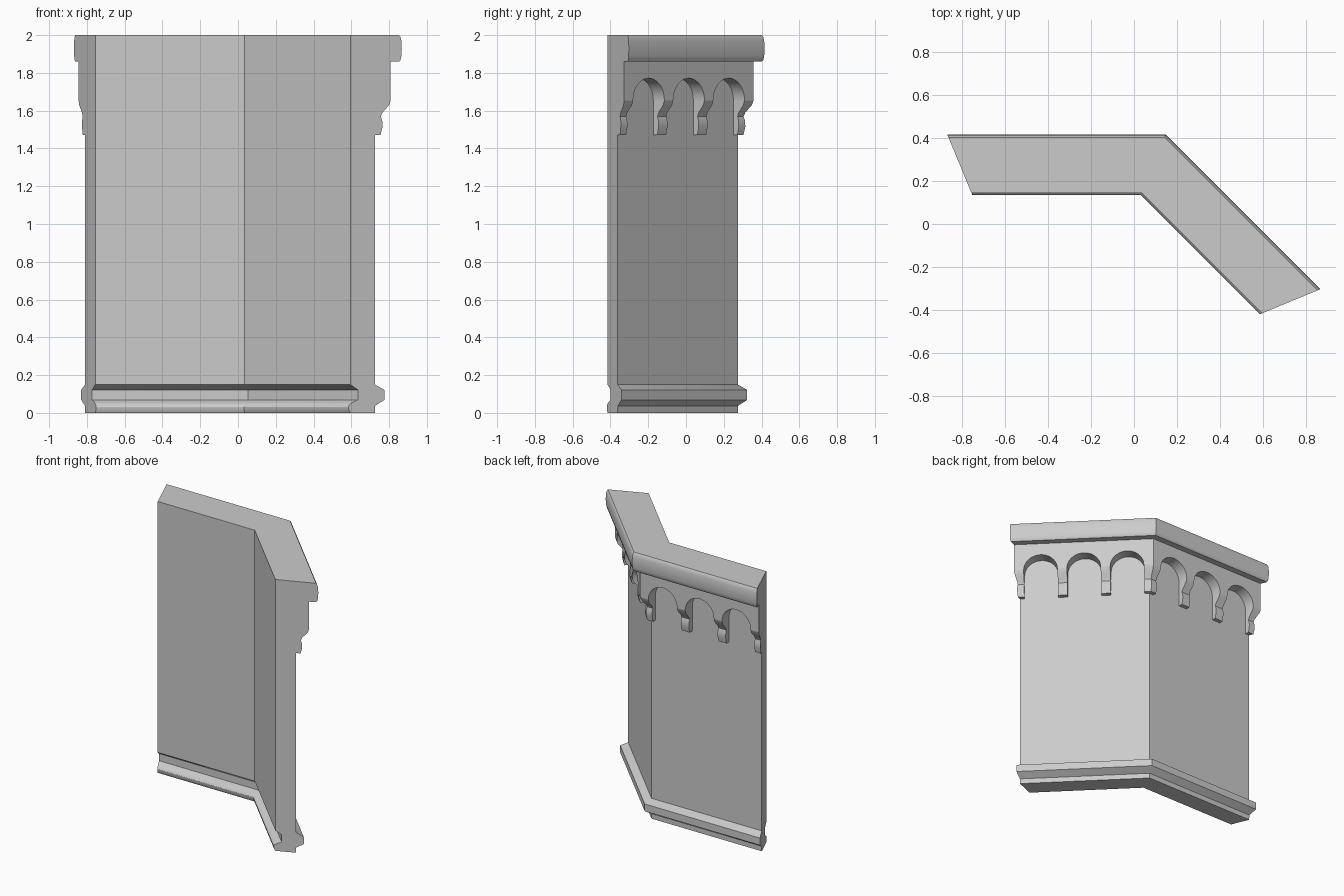
import bpy, bmesh
from math import radians, sin, cos, tan, pi

if "Cube" in bpy.data.objects:
    bpy.data.objects.remove(bpy.data.objects["Cube"])

# Two sides of an octagonal ring wall; "a" = distance from ring centre to a side
CX, CY = -0.36, -0.811
T = tan(radians(22.5))
TOP, FACE, WALL = 1.86, 1.168, 1.085
PITCH, CORBEL_W, SPRING = 0.30, 0.066, 1.655


def pt(side_deg, a, s, z):
    """Point at distance a along a side's normal and s along the side."""
    n = radians(side_deg)
    return (CX + a * cos(n) - s * sin(n), CY + a * sin(n) + s * cos(n), z)


def loft(name, rings):
    """Skin closed rings in sequence and cap both ends."""
    bm = bmesh.new()
    vs = [[bm.verts.new(p) for p in r] for r in rings]
    k = len(rings[0])
    for r0, r1 in zip(vs, vs[1:]):
        for i in range(k):
            j = (i + 1) % k
            bm.faces.new((r0[i], r0[j], r1[j], r1[i]))
    bm.faces.new(vs[0])
    bm.faces.new(vs[-1][::-1])
    bmesh.ops.recalc_face_normals(bm, faces=bm.faces)
    me = bpy.data.meshes.new(name)
    bm.to_mesh(me)
    bm.free()
    ob = bpy.data.objects.new(name, me)
    bpy.context.collection.objects.link(ob)
    bpy.ops.object.select_all(action='DESELECT')
    bpy.context.view_layer.objects.active = ob
    ob.select_set(True)
    bpy.ops.object.shade_smooth_by_angle(angle=radians(30))
    return ob


# Wall with base moulding, inner groove and top cornice
profile = [(0.955, 2), (0.955, 0.15), (0.995, 0.122), (0.995, 0.069),
           (0.965, 0.055), (0.95, 0.043), (0.945, 0.032), (0.947, 0.015), (0.955, 0),
           (1.085, 0), (1.086, 0.037), (1.135, 0.069), (1.135, 0.122), (1.085, 0.15),
           (1.085, TOP), (1.213, TOP), (1.22, 1.868), (1.225, 1.89),
           (1.227, 1.93), (1.225, 1.97), (1.22, 1.99), (1.213, 2)]
loft("wall", [[pt(90, a, a * T, z) for a, z in profile],
              [pt(90, a, -a * T, z) for a, z in profile],
              [pt(45, a, -a * T, z) for a, z in profile]])

# Corbel side profile, from arch springing down
corbel = [(1.08, SPRING), (FACE, SPRING), (1.16, 1.63), (1.125, 1.59),
          (1.116, 1.57), (1.124, 1.545), (1.125, 1.515), (1.115, 1.472), (1.08, 1.472)]
R = (PITCH - CORBEL_W) / 2
SEG = 18

for side, label in ((90, "back"), (45, "right")):
    # Arcaded panel with three round arches
    arch = []
    for c in (-PITCH, 0, PITCH):
        for i in range(SEG + 1):
            t = pi - pi * i / SEG
            arch.append((c + R * cos(t), SPRING + R * sin(t)))

    def outline(a):
        e = a * T
        pts = [(-e, TOP), (-e, SPRING)] + arch + [(e, SPRING), (e, TOP)]
        return [pt(side, a, s, z) for s, z in pts]
    loft(label + "_arcade", [outline(1.08), outline(FACE)])

    # Full corbels between arches
    for i, c in enumerate((-PITCH / 2, PITCH / 2)):
        loft(f"{label}_corbel_{i}",
             [[pt(side, a, c + d * CORBEL_W / 2, z) for a, z in corbel] for d in (-1, 1)])

    # Mitred half corbels at the corners
    for i, d in enumerate((-1, 1)):
        loft(f"{label}_corner_corbel_{i}",
             [[pt(side, a, d * (PITCH + R), z) for a, z in corbel],
              [pt(side, a, d * a * T, z) for a, z in corbel]])
